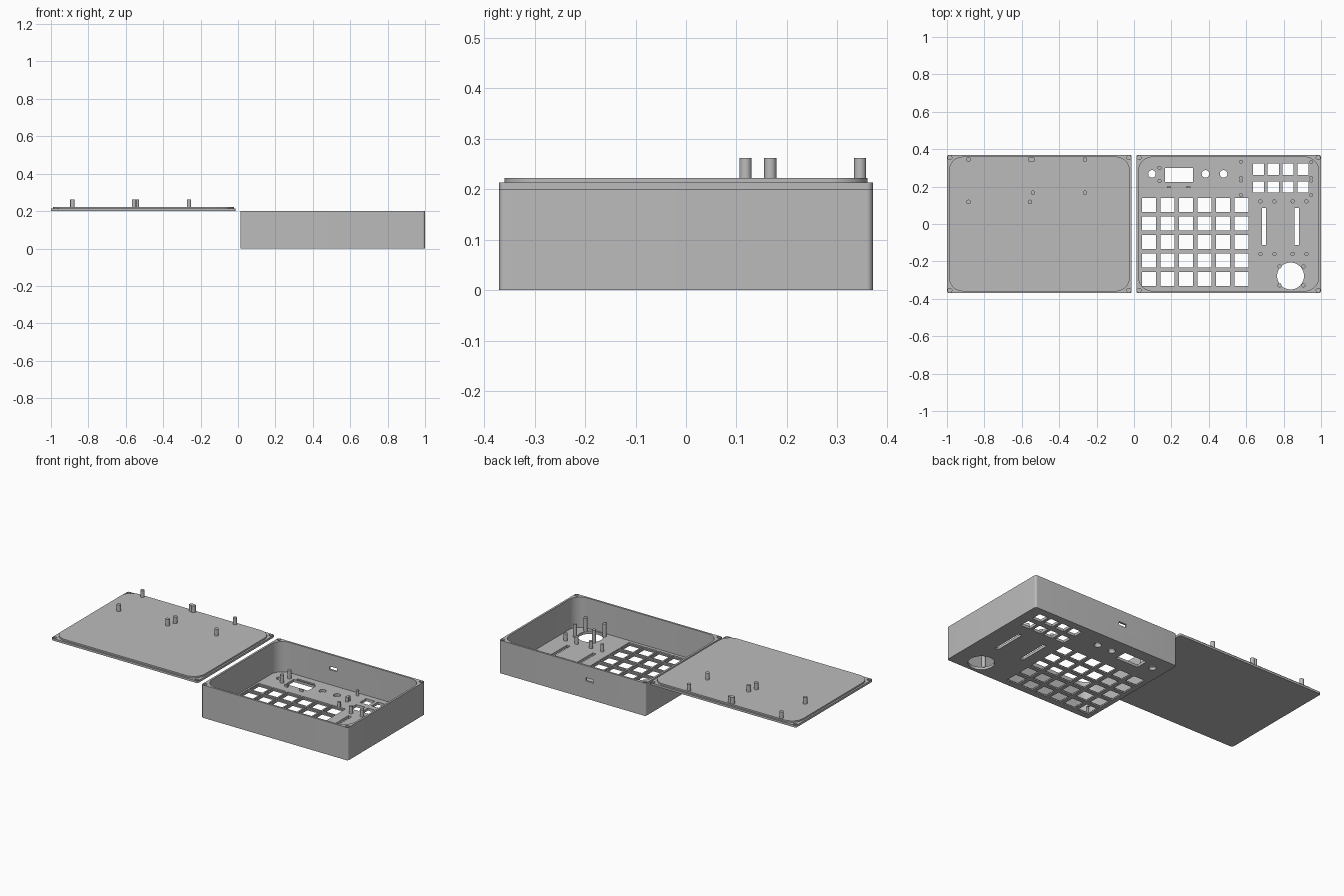
import bpy, bmesh, math

cube = bpy.data.objects.get("Cube")
if cube:
    bpy.data.objects.remove(cube, do_unlink=True)

grey = bpy.data.materials.new("plain grey")
grey.use_nodes = True
grey.diffuse_color = (0.5, 0.5, 0.5, 1)
grey.node_tree.nodes["Principled BSDF"].inputs["Base Color"].default_value = (0.5, 0.5, 0.5, 1)

CX, W, D = 0.506, 0.987, 0.74      # case centre, width, depth
H, FLOOR, LID = 0.2, 0.016, 0.213  # rim, floor top, lid plate top


def rounded(cx, cy, w, d, r, steps=10):
    """Outline of a rectangle with rounded corners."""
    pts = []
    for k, (sx, sy) in enumerate([(1, 1), (-1, 1), (-1, -1), (1, -1)]):
        for i in range(steps + 1):
            a = math.pi / 2 * (k + i / steps)
            pts.append((cx + sx * (w / 2 - r) + r * math.cos(a),
                        cy + sy * (d / 2 - r) + r * math.sin(a)))
    return pts


def rect(cx, cy, w, d):
    return [(cx + sx * w / 2, cy + sy * d / 2)
            for sx, sy in [(-1, -1), (1, -1), (1, 1), (-1, 1)]]


def circle(cx, cy, r, n=24):
    return [(cx + r * math.cos(2 * math.pi * i / n),
             cy + r * math.sin(2 * math.pi * i / n)) for i in range(n)]


def solid(name, prisms):
    """One object made of upright prisms: (outline, bottom, top)."""
    bm = bmesh.new()
    for pts, z0, z1 in prisms:
        low = [bm.verts.new((x, y, z0)) for x, y in pts]
        high = [bm.verts.new((x, y, z1)) for x, y in pts]
        bm.faces.new(low[::-1])
        bm.faces.new(high)
        for i in range(len(pts)):
            j = (i + 1) % len(pts)
            bm.faces.new((low[i], low[j], high[j], high[i]))
    mesh = bpy.data.meshes.new(name)
    bm.to_mesh(mesh)
    bm.free()
    mesh.materials.append(grey)
    obj = bpy.data.objects.new(name, mesh)
    bpy.context.collection.objects.link(obj)
    return obj


def cut(obj, *prism_groups):
    """Subtract groups of separate prisms, then drop the cutters."""
    for group in prism_groups:
        tool = solid("cutter", group)
        tool.hide_render = True
        mod = obj.modifiers.new("cut", "BOOLEAN")
        mod.operation, mod.solver, mod.object = "DIFFERENCE", "EXACT", tool
        dg = bpy.context.evaluated_depsgraph_get()
        mesh = bpy.data.meshes.new_from_object(obj.evaluated_get(dg))
        obj.modifiers.clear()
        obj.data = mesh
        bpy.data.objects.remove(tool, do_unlink=True)


def smooth(obj):
    bpy.ops.object.select_all(action="DESELECT")
    obj.select_set(True)
    bpy.context.view_layer.objects.active = obj
    bpy.ops.object.shade_smooth_by_angle(angle=math.radians(30))


def corner_holes(cx, z0, z1):
    return [(circle(cx + sx * (W / 2 - 0.015), sy * (D / 2 - 0.015), 0.011), z0, z1)
            for sx in (-1, 1) for sy in (-1, 1)]


# Case: rounded tray with thick corners and a cable port in the back wall
case = solid("case", [(rounded(CX, 0, W, D, 0.012), 0, H)])
cavity = [(rounded(CX, 0, W - 0.024, D - 0.024, 0.075), FLOOR, H + 0.1)]
port = [(rect(0.39, D / 2, 0.05, 0.06), 0.107, 0.127)]

# Key grid: square openings, each in a shallow pocket
keys = [(0.08 + 0.099 * i, 0.102 - 0.099 * j) for i in range(6) for j in range(5)]
pockets = [(rect(x, y, 0.09, 0.09), 0.008, 0.05) for x, y in keys]
pockets.append((rect(0.239, 0.311, 0.118, 0.014), 0.008, 0.05))

# Openings through the floor
holes = [rect(x, y, 0.075, 0.075) for x, y in keys]
holes += [rect(0.666 + 0.079 * i, y, 0.06, 0.061) for i in range(4) for y in (0.293, 0.198)]
holes += [rect(x, -0.013, 0.022, 0.197) for x in (0.695, 0.87)]
holes += [rect(0.24, 0.262, 0.15, 0.076)]
holes += [circle(x, 0.268, 0.02) for x in (0.096, 0.382, 0.479)]
holes += [circle(0.837, -0.278, 0.072, 48)]
cut(case, cavity, port, corner_holes(CX, 0.12, H + 0.1), pockets,
    [(h, -0.05, 0.05) for h in holes])
smooth(case)


def posts(name, spots, z0, z1, r=0.011):
    smooth(solid(name, [(circle(x, y, r), z0, z1) for x, y in spots]))


# Mounting posts inside the case
base = FLOOR - 0.004
posts("button_board_posts", [(x, y) for x in (0.572, 0.947)
                             for y in (0.332, 0.248, 0.232, 0.155)], base, 0.045, 0.0095)
posts("slider_posts", [(x, y) for x in (0.676, 0.751, 0.848, 0.922)
                       for y in (0.121, -0.16)], base, 0.06)
posts("joystick_posts", [(x, y) for x in (0.778, 0.906)
                         for y in (-0.227, -0.328)], base, 0.095)
posts("display_posts", [(0.136, y) for y in (0.3, 0.23)], base, 0.065)
solid("display_clips", [(rect(x, 0.197, 0.022, 0.007), base, 0.03) for x in (0.187, 0.29)])

# Lid: plate with a raised locating lip and corner sockets
lid = solid("lid_plate", [(rounded(-CX, 0, W, D, 0.012), H, LID)])
cut(lid, corner_holes(-CX, 0.204, 0.3))
smooth(lid)
smooth(solid("lid_lip", [(rounded(-CX, 0, W - 0.02, D - 0.02, 0.075), LID - 0.002, 0.222)]))
posts("lid_posts", [(x, 0.345) for x in (-0.885, -0.556, -0.54, -0.262)]
      + [(x, 0.167) for x in (-0.54, -0.262)]
      + [(x, 0.118) for x in (-0.885, -0.556)], LID, 0.262, 0.012)
